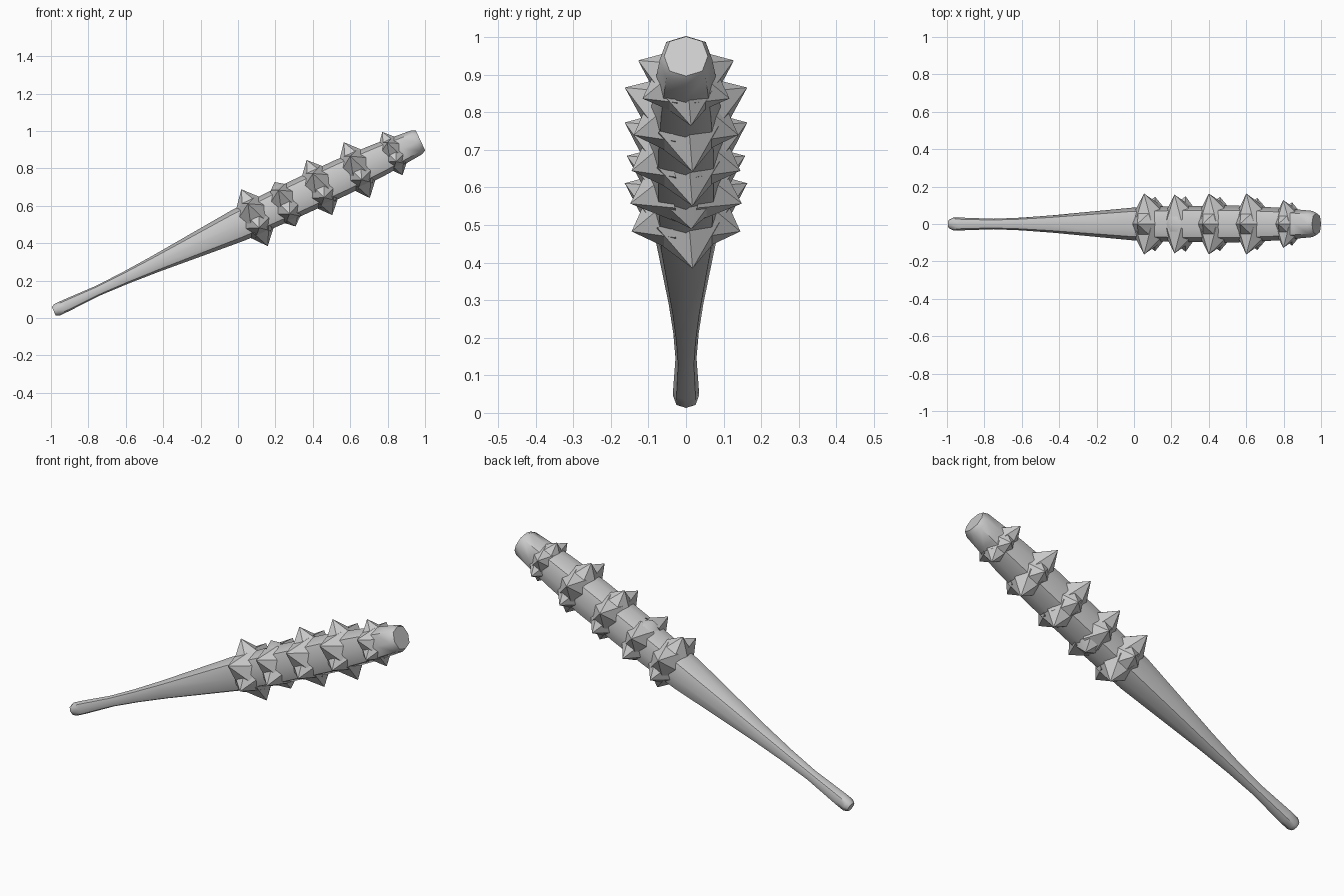
import bpy, bmesh, math
from mathutils import Vector, Matrix

if "Cube" in bpy.data.objects:
    bpy.data.objects.remove(bpy.data.objects["Cube"])

START = Vector((-0.985, 0, 0.036))
AXIS = Vector((1.955, 0, 0.91)).normalized()
UP = Vector((-AXIS.z, 0, AXIS.x))
SIDE = Vector((0, 1, 0))


def place(s, r, deg):
    """Point at distance s along the club, radius r, angle deg from +y towards up."""
    a = math.radians(deg)
    return START + AXIS * s + (SIDE * math.cos(a) + UP * math.sin(a)) * r


def finish(bm, name, angle):
    bmesh.ops.recalc_face_normals(bm, faces=bm.faces)
    me = bpy.data.meshes.new(name)
    bm.to_mesh(me)
    bm.free()
    ob = bpy.data.objects.new(name, me)
    bpy.context.collection.objects.link(ob)
    bpy.ops.object.select_all(action='DESELECT')
    ob.select_set(True)
    bpy.context.view_layer.objects.active = ob
    bpy.ops.object.shade_smooth_by_angle(angle=math.radians(angle))
    return ob


# Club body: tapered eight-sided profile (distance, radius)
profile = [(0, 0.025), (0.02, 0.034), (0.07, 0.034), (0.26, 0.028), (0.42, 0.034),
           (0.60, 0.046), (1.085, 0.088), (1.40, 0.097), (1.70, 0.098), (1.93, 0.088),
           (2.06, 0.077), (2.14, 0.070), (2.163, 0.058)]
SIDES = 8
bm = bmesh.new()
rings = []
for s, r in profile:
    rings.append([bm.verts.new(place(s, r * (1.06 if i % 2 else 1.0), 360 * i / SIDES))
                  for i in range(SIDES)])
for a, b in zip(rings, rings[1:]):
    for i in range(SIDES):
        j = (i + 1) % SIDES
        bm.faces.new((a[i], a[j], b[j], b[i]))
bm.faces.new(rings[0])
bm.faces.new(rings[-1])
finish(bm, "club_body", 50)


def spike(bm, s, deg, tip, base_r, half):
    """Six-sided spike with its base sunk into the body."""
    a = math.radians(deg)
    out = SIDE * math.cos(a) + UP * math.sin(a)
    around = AXIS.cross(out)
    c = START + AXIS * s + out * base_r
    top = bm.verts.new(START + AXIS * (s - 0.005) + out * tip)
    base = [bm.verts.new(c + AXIS * math.cos(k * math.pi / 3) * half
                         + around * math.sin(k * math.pi / 3) * half * 1.05)
            for k in range(6)]
    for k in range(6):
        bm.faces.new((base[k], base[(k + 1) % 6], top))
    bm.faces.new(base)


# Spike rings: centre x, tip radius at top, upper side, lower side, bottom, base half width
spike_rings = [(0.093, 0.168, 0.183, 0.156, 0.168, 0.092),
               (0.255, 0.128, 0.177, 0.160, 0.135, 0.085),
               (0.440, 0.163, 0.183, 0.156, 0.163, 0.092),
               (0.640, 0.165, 0.183, 0.150, 0.165, 0.088),
               (0.830, 0.128, 0.143, 0.125, 0.128, 0.070)]
for n, (x, top, upper, lower, bottom, half) in enumerate(spike_rings, 1):
    bm = bmesh.new()
    s = (x - START.x) / AXIS.x
    base_r = 0.062 if n < 5 else 0.05
    for deg, tip in ((90, top), (27, upper), (153, upper),
                     (-22, lower), (202, lower), (-84, bottom)):
        spike(bm, s, deg, tip, base_r, half)
    finish(bm, f"spike_ring_{n}", 40)
